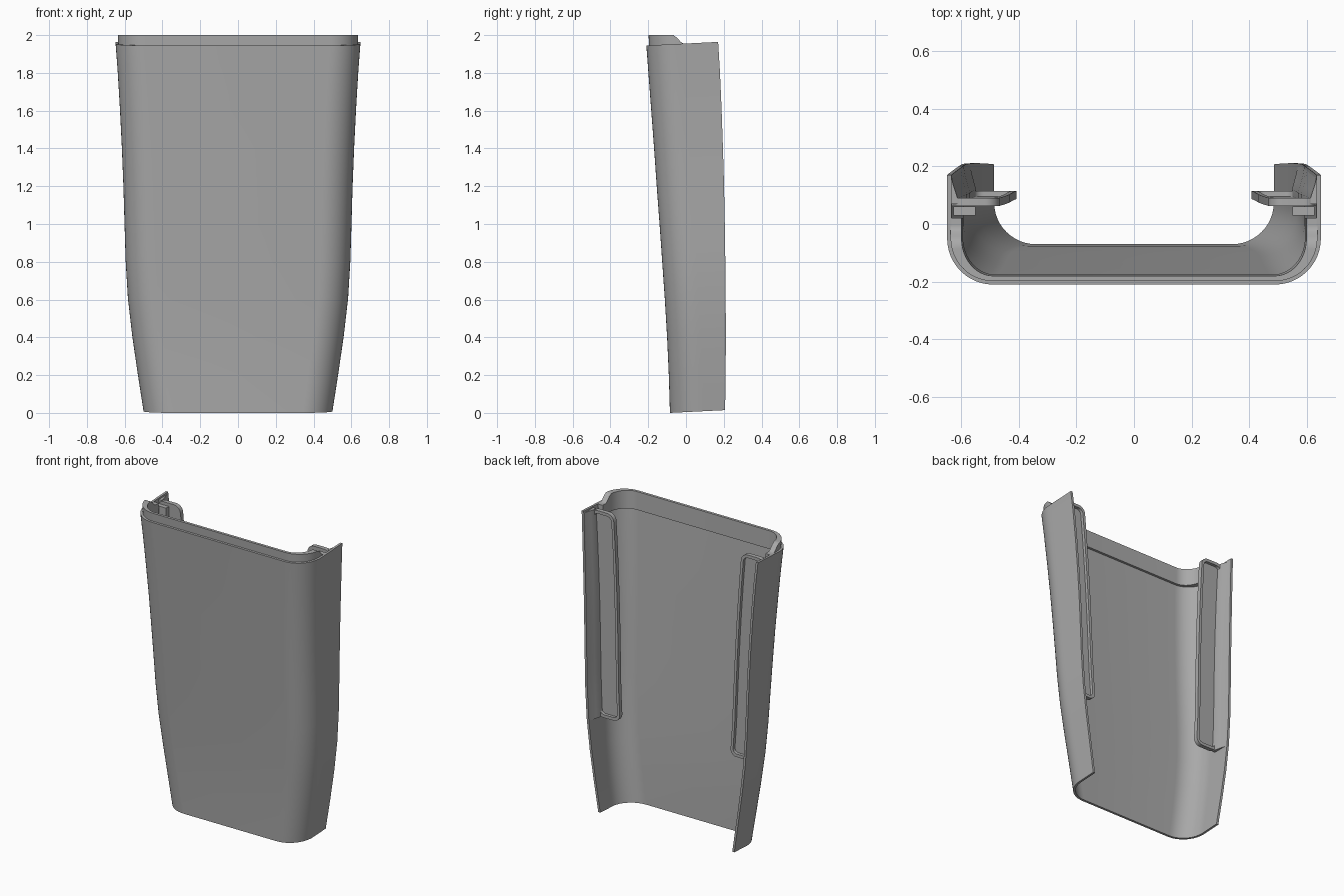
import bpy, bmesh, math

cube = bpy.data.objects.get("Cube")
if cube:
    bpy.data.objects.remove(cube, do_unlink=True)

grey = bpy.data.materials.new("mid grey plastic")
grey.use_nodes = True
COLOUR = (0.4, 0.4, 0.4, 1)
grey.diffuse_color = COLOUR
grey.node_tree.nodes["Principled BSDF"].inputs["Base Color"].default_value = COLOUR

# height, half width, front y, back y
LEVELS = [(0, .50, -.085, .207), (.2, .531, -.091, .21), (.4, .56, -.10, .211),
          (.6, .583, -.112, .21), (.8, .595, -.126, .208), (1.0, .601, -.14, .205),
          (1.2, .607, -.155, .201), (1.4, .615, -.169, .195), (1.6, .625, -.184, .188),
          (1.8, .637, -.199, .179), (1.945, .648, -.21, .17)]
RADIUS, TILT = .16, .05


def at(z):
    """Half width, front and back of the shell at a height."""
    z = min(max(z, 0), LEVELS[-1][0])
    for a, b in zip(LEVELS, LEVELS[1:]):
        if z <= b[0]:
            t = (z - a[0]) / (b[0] - a[0])
            return [p + (q - p) * t for p, q in zip(a[1:], b[1:])]


def finish(name, bm, angle=35):
    bmesh.ops.recalc_face_normals(bm, faces=bm.faces)
    mesh = bpy.data.meshes.new(name)
    bm.to_mesh(mesh)
    bm.free()
    mesh.materials.append(grey)
    obj = bpy.data.objects.new(name, mesh)
    bpy.context.collection.objects.link(obj)
    bpy.ops.object.select_all(action='DESELECT')
    obj.select_set(True)
    bpy.context.view_layer.objects.active = obj
    bpy.ops.object.shade_smooth_by_angle(angle=math.radians(angle))
    return obj


def loft(name, rings):
    """Join closed rings whose two halves mirror each other, capping both ends."""
    bm = bmesh.new()
    rows = [[bm.verts.new(p) for p in ring] for ring in rings]
    n = len(rows[0])
    for a, b in zip(rows, rows[1:]):
        for i in range(n):
            j = (i + 1) % n
            bm.faces.new((a[i], a[j], b[j], b[i]))
    for row in (rows[0], rows[-1]):
        for i in range(n // 2 - 1):
            bm.faces.new((row[i], row[i + 1], row[n - 2 - i], row[n - 1 - i]))
    return finish(name, bm)


def u_path(z, off_x, off_y, back=None):
    """U-shaped plan curve from the right back edge to the left back edge."""
    half, front, rear = at(z)
    rear = rear if back is None else back
    half, front = half - off_x, front + off_y
    rx, ry = RADIUS - off_x, RADIUS - off_y
    side = [(half, rear + (front + ry - rear) * i / 8) for i in range(8)]
    for i in range(13):
        a = math.pi / 2 * i / 12
        side.append((half - rx + rx * math.cos(a), front + ry - ry * math.sin(a)))
    return [(-x, y) for x, y in side] + side[::-1]


def wall_ring(z, outer, inner, back=None, height=None):
    pts = u_path(z, *outer, back) + u_path(z, *inner, back)[::-1]
    front = at(z)[1]
    height = height or (lambda y: z + TILT * (y - front))
    return [(x, y, height(y)) for x, y in pts]


# Main curved shell
loft("outer_shell", [wall_ring(l[0], (0, 0), (.015, .015)) for l in LEVELS])


# Inset lip along the top, dropping away on the sides
def lip_top(y):
    t = min(max((y + .07) / .06, 0), 1)
    return 2.0 - .045 * t * t * (3 - 2 * t)


LIP = ((.012, .012), (.05, .03))
loft("top_lip", [wall_ring(1.88, *LIP, .02), wall_ring(1.945, *LIP, .02, lip_top)])

Z0, Z1 = .6, 1.95


def panel_y(z):
    return .115 - .025 * (z - Z0) / (Z1 - Z0)


def slot_loop(u0, u1, z0, z1, r, v, s):
    """Rounded rectangle; u is measured inward from the shell side."""
    pts = []
    for cu, cz, start in ((u1 - r, z1 - r, 0), (u0 + r, z1 - r, 90),
                          (u0 + r, z0 + r, 180), (u1 - r, z0 + r, 270)):
        for i in range(7):
            a = math.radians(start + 15 * i)
            pts.append((cu + r * math.cos(a), cz + r * math.sin(a)))
        if start in (90, 270):
            end = z0 + r if start == 90 else z1 - r
            pts += [(pts[-1][0], cz + (end - cz) * i / 8) for i in range(1, 8)]
    return [(s * (at(z)[0] - u), panel_y(z) + v, z) for u, z in pts]


def slot_panel(name, s):
    """Rounded tray with a raised rim."""
    outer, inner = (.012, .178, Z0, Z1, .045), (.032, .160, Z0 + .02, Z1 - .02, .03)
    loops = [slot_loop(*outer, -.028, s), slot_loop(*outer, 0, s),
             slot_loop(*inner, 0, s), slot_loop(*inner, -.02, s)]
    bm = bmesh.new()
    rows = [[bm.verts.new(p) for p in loop] for loop in loops]
    for a, b in zip(rows, rows[1:]):
        for i in range(len(a)):
            j = (i + 1) % len(a)
            bm.faces.new((a[i], a[j], b[j], b[i]))
    bm.faces.new(rows[0])
    bm.faces.new(rows[-1])
    finish(name, bm)


def fillet_ring(z, s):
    """Curved web blending the tray rim into the shell side."""
    half, _, rear = at(z)
    base = panel_y(z) - .02
    curve = [(.014, 1), (.02, .7), (.028, .45), (.036, .2), (.036, 0)]
    pts = [(u, base + (rear - base) * t) for u, t in curve]
    pts += [(.006, y) for _, y in pts[::-1]]
    return [(s * (half - u), y, z) for u, y in pts]


def block(name, x0, x1, y0, y1, z0, z1):
    loft(name, [[(x0, y0, z), (x1, y0, z), (x1, y1, z), (x0, y1, z)] for z in (z0, z1)])


for side, s in (("left", 1), ("right", -1)):
    slot_panel(side + "_slot_panel", s)
    loft(side + "_slot_fillet", [fillet_ring(Z0 + (Z1 - Z0) * i / 10, s) for i in range(11)])
    # Small rib in front of the tray
    block(side + "_rib", s * .55, s * .625, .03, .06, 1.8, 1.93)
